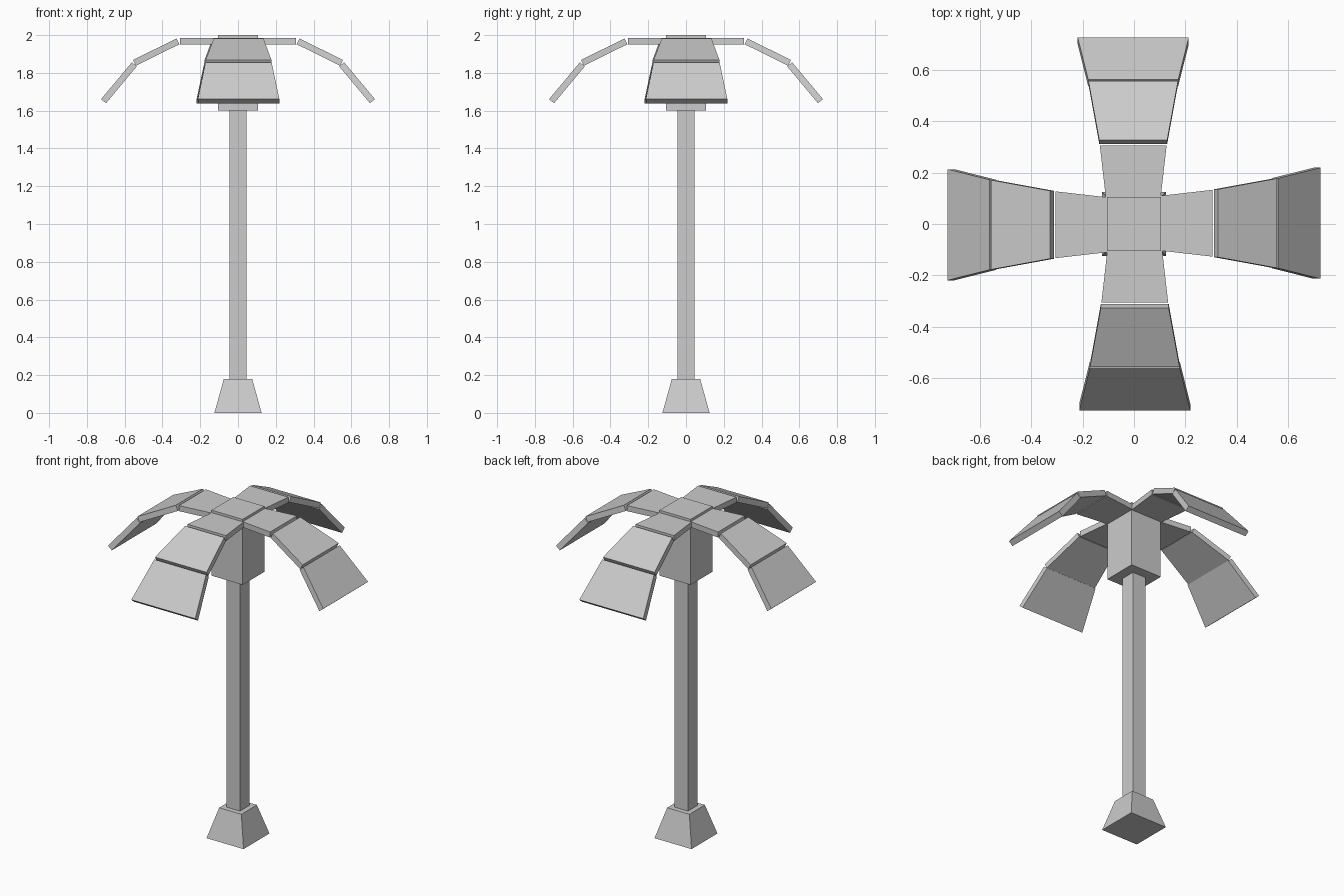
import bpy
import math
from mathutils import Matrix

if "Cube" in bpy.data.objects:
    bpy.data.objects.remove(bpy.data.objects["Cube"])


def prism(name, bottom, top):
    """Six-sided solid between two four-point loops."""
    me = bpy.data.meshes.new(name)
    faces = [(3, 2, 1, 0), (4, 5, 6, 7)]
    faces += [(i, (i + 1) % 4, (i + 1) % 4 + 4, i + 4) for i in range(4)]
    me.from_pydata(bottom + top, [], faces)
    ob = bpy.data.objects.new(name, me)
    bpy.context.collection.objects.link(ob)
    return ob


def square(h, z):
    return [(-h, -h, z), (h, -h, z), (h, h, z), (-h, h, z)]


# Foot, trunk and crown block
prism("base", square(0.125, 0), square(0.075, 0.18))
prism("trunk", square(0.045, 0.18), square(0.045, 1.6))
prism("crown", square(0.105, 1.6), square(0.105, 2.0))

# Frond panels: top edge inner (x, z), outer (x, z), inner and outer half-width
panels = [
    ((0.105, 1.985), (0.306, 1.985), 0.107, 0.130),
    ((0.326, 1.982), (0.556, 1.868), 0.132, 0.174),
    ((0.562, 1.856), (0.725, 1.661), 0.175, 0.216),
]
THICK = 0.034
OFFSET = 0.003


def panel(name, inner, outer, w0, w1, angle):
    dx, dz = outer[0] - inner[0], outer[1] - inner[1]
    length = math.hypot(dx, dz)
    nx, nz = dz / length * THICK, -dx / length * THICK  # downward normal

    def loop(ox, oz):
        return [(p[0] + ox, s * w + OFFSET, p[1] + oz)
                for p, w, s in ((inner, w0, -1), (outer, w1, -1),
                                (outer, w1, 1), (inner, w0, 1))]

    ob = prism(name, loop(nx, nz), loop(0, 0))
    ob.data.transform(Matrix.Rotation(angle, 4, 'Z'))


# Four drooping fronds around the crown
for k, side in enumerate(("right", "back", "left", "front")):
    for j, (a, b, w0, w1) in enumerate(panels):
        panel(f"frond_{side}_{j + 1}", a, b, w0, w1, k * math.pi / 2)
